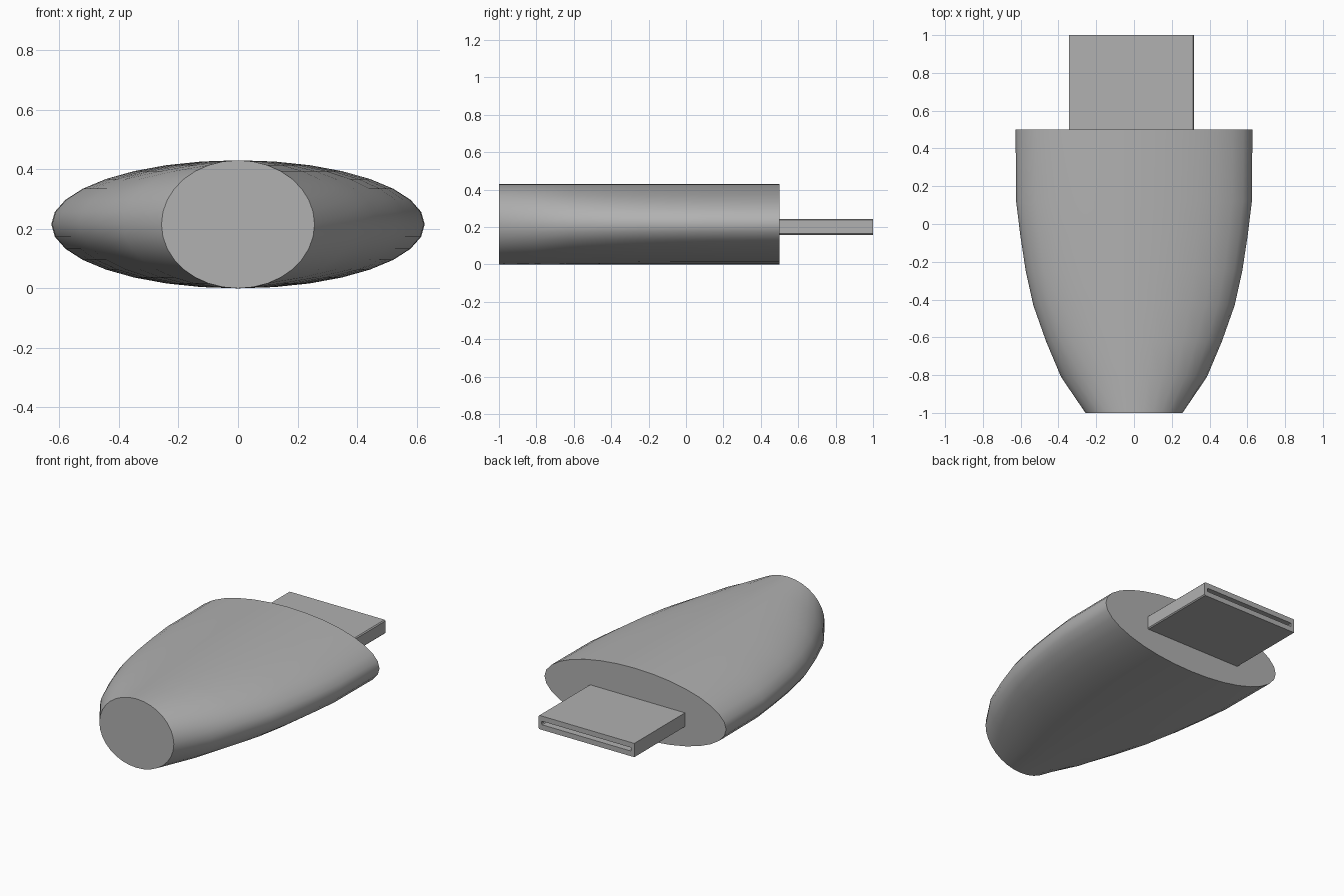
import bpy, bmesh, math

if "Cube" in bpy.data.objects:
    bpy.data.objects.remove(bpy.data.objects["Cube"])


def loft(name, rings, mat):
    """Skin a sequence of equal-length closed rings and cap both ends."""
    bm = bmesh.new()
    loops = [[bm.verts.new(p) for p in ring] for ring in rings]
    for a, b in zip(loops, loops[1:]):
        n = len(a)
        for i in range(n):
            j = (i + 1) % n
            bm.faces.new((a[i], a[j], b[j], b[i]))
    bm.faces.new(loops[0][::-1])
    bm.faces.new(loops[-1])
    bmesh.ops.recalc_face_normals(bm, faces=bm.faces)
    mesh = bpy.data.meshes.new(name)
    bm.to_mesh(mesh)
    bm.free()
    mesh.materials.append(mat)
    obj = bpy.data.objects.new(name, mesh)
    bpy.context.collection.objects.link(obj)
    return obj


def ellipse(y, rx, rz=0.215, cz=0.215, n=32):
    return [(rx * math.cos(2 * math.pi * i / n), y,
             cz + rz * math.sin(2 * math.pi * i / n)) for i in range(n)]


def plate(y, x0, x1, hz, c, cz=0.201):
    """Flat rectangle section with its right-hand corners eased by c."""
    return [(x0, y, cz - hz), (x1 - c, y, cz - hz), (x1, y, cz - hz + c),
            (x1, y, cz + hz - c), (x1 - c, y, cz + hz), (x0, y, cz + hz)]


grey = bpy.data.materials.new("dark_grey")
grey.diffuse_color = (0.44, 0.44, 0.44, 1)
grey.use_nodes = True
grey.node_tree.nodes["Principled BSDF"].inputs["Base Color"].default_value = grey.diffuse_color

# Grip: constant height, width swelling towards the plug end
profile = [(-1.0, 0.257), (-0.81, 0.386), (-0.62, 0.466), (-0.43, 0.533),
           (-0.25, 0.573), (-0.06, 0.602), (0.12, 0.624), (0.5, 0.627)]
body = loft("grip_body", [ellipse(y, rx) for y, rx in profile], grey)

# Smooth sides, sharp end caps
bpy.context.view_layer.objects.active = body
body.select_set(True)
bpy.ops.object.shade_smooth_by_angle(angle=math.radians(35))

# Plug: flat box with a thin slot running back from its open end
loft("plug", [plate(0.49, -0.343, 0.318, 0.043, 0.006),
              plate(1.0, -0.343, 0.318, 0.043, 0.006),
              plate(1.0, -0.322, 0.298, 0.011, 0.005),
              plate(0.55, -0.322, 0.298, 0.011, 0.005)], grey)
